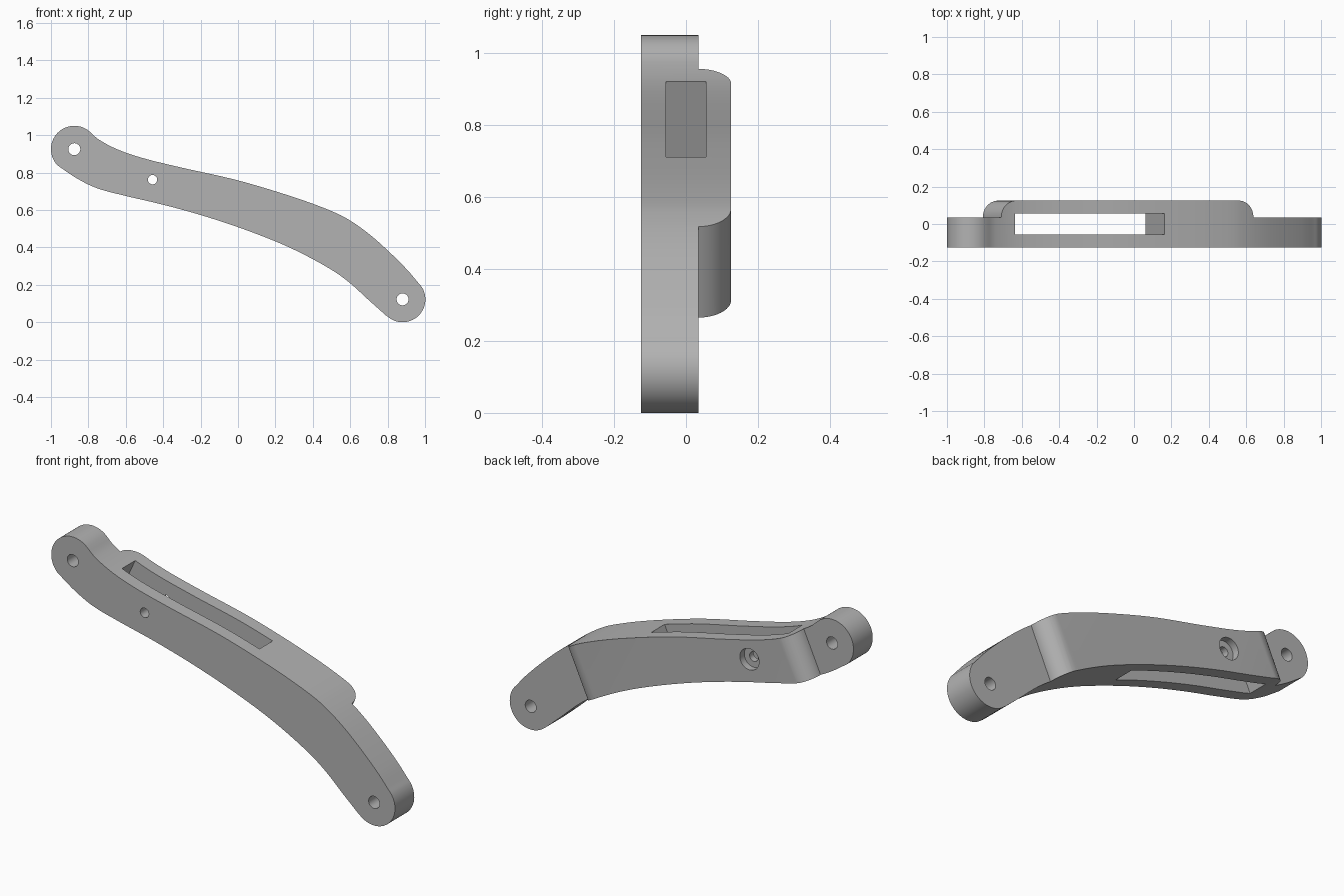
import bpy, bmesh
from math import sin, cos, radians, pi
from mathutils import Vector

cube = bpy.data.objects.get("Cube")
if cube:
    bpy.data.objects.remove(cube, do_unlink=True)

FRONT, STEP, BACK = -0.125, 0.035, 0.125
SLANT = 0.455          # sideways lean of the pad ends and slot ends per unit height
FILLET = 0.09
LEFT_EYE, RIGHT_EYE, SCREW = (0.88, 0.122), (-0.875, 0.925), (-0.457, 0.762)


def arc(centre, radius, start, end, count):
    angles = [radians(start + (end - start) * i / count) for i in range(count + 1)]
    return [Vector((centre[0] + radius * cos(a), centre[1] + radius * sin(a))) for a in angles]


def spline(points, steps=8):
    """Smooth curve passing through all the points."""
    p = [Vector(q) for q in points]
    p = [2 * p[0] - p[1]] + p + [2 * p[-1] - p[-2]]
    out = []
    for a, b, c, d in zip(p, p[1:], p[2:], p[3:]):
        for i in range(steps):
            t = i / steps
            out.append(0.5 * (2 * b + (c - a) * t + (2 * a - 5 * b + 4 * c - d) * t * t
                              + (3 * b - a - 3 * c + d) * t ** 3))
    return out + [p[-2]]


def prism(name, base, shift):
    """Solid made by sweeping a closed polygon along a vector."""
    bm = bmesh.new()
    face = bm.faces.new([bm.verts.new(v) for v in base])
    swept = bmesh.ops.extrude_face_region(bm, geom=[face])
    verts = [v for v in swept["geom"] if isinstance(v, bmesh.types.BMVert)]
    bmesh.ops.translate(bm, verts=verts, vec=shift)
    bmesh.ops.recalc_face_normals(bm, faces=bm.faces)
    mesh = bpy.data.meshes.new(name)
    bm.to_mesh(mesh)
    bm.free()
    obj = bpy.data.objects.new(name, mesh)
    bpy.context.collection.objects.link(obj)
    return obj


def carve(target, cutter, operation="DIFFERENCE"):
    cutter.hide_render = True
    mod = target.modifiers.new("carve", "BOOLEAN")
    mod.operation, mod.solver, mod.object = operation, "EXACT", cutter
    bpy.context.view_layer.objects.active = target
    bpy.ops.object.modifier_apply(modifier=mod.name)
    bpy.data.objects.remove(cutter, do_unlink=True)


def drill(target, centre, radius, start=-0.3, end=0.3):
    ring = [(p.x, start, p.y) for p in arc(centre, radius, 0, 360, 32)[:-1]]
    carve(target, prism("drill", ring, (0, end - start, 0)))


def slanted(profile):
    """Base ring at z = 0, swept upwards along the slant."""
    return [(x, y, 0) for x, y in profile], (SLANT * 1.3, 0, 1.3)


# Side outline of the arm: rounded eye at each end, joined by curved edges
upper = spline([(-0.792, 1.018), (-0.74, 0.974), (-0.64, 0.922), (-0.5, 0.875), (-0.3, 0.826),
                (0, 0.758), (0.3, 0.668), (0.5, 0.594), (0.6, 0.543), (0.7, 0.472),
                (0.8, 0.384), (0.9, 0.285), (0.966, 0.208)])
lower = spline([(0.79, 0.037), (0.7, 0.117), (0.6, 0.208), (0.5, 0.28), (0.35, 0.363),
                (0.2, 0.432), (0, 0.508), (-0.2, 0.573), (-0.4, 0.628), (-0.6, 0.675),
                (-0.75, 0.715), (-0.86, 0.768), (-0.963, 0.837)])
outline = (upper + arc(LEFT_EYE, 0.122, 45, -137, 32)[1:-1]
           + lower + arc(RIGHT_EYE, 0.125, 225, 48, 32)[1:-1])
arm = prism("arm", [(p.x, FRONT, p.y) for p in outline], (0, BACK - FRONT, 0))

# Thinner ends, leaving the raised back pad with rounded ends
u_left, u_right = 0.403, -1.145
stretch = FILLET * (1 + SLANT ** 2) ** 0.5
rounded = [(sin(i * pi / 24), cos(i * pi / 24)) for i in range(13)]
right_round = [(u_right + stretch * (1 - s), BACK - FILLET * (1 - c)) for s, c in reversed(rounded)]
left_round = [(u_left - stretch * (1 - s), BACK - FILLET * (1 - c)) for s, c in rounded]
right_round[0] = (u_right, STEP)
left_round[-1] = (u_left, STEP)
# Crown stays slightly proud of the back so the flat face is cut cleanly
for ring, k in ((right_round, -1), (left_round, 0)):
    ring[k] = (ring[k][0], BACK)
crown = [(left_round[0][0], 0.2), (right_round[-1][0], 0.2)]
pad = ([(-3, -0.4), (3, -0.4), (3, STEP)] + left_round[::-1] + crown
       + right_round[::-1] + [(-3, STEP)])
base, sweep = slanted(pad)
base = [(x - SLANT * 0.1, y, -0.1) for x, y, z in base]
carve(arm, prism("pad_shape", base, sweep), "INTERSECT")

# Slot passing from the top edge to the bottom edge
s_right, s_left = -0.635 - SLANT * 0.925, 0.165 - SLANT * 0.715
base, sweep = slanted([(s_right, -0.055), (s_left, -0.055), (s_left, 0.055), (s_right, 0.055)])
carve(arm, prism("slot_shape", base, sweep))

# Pivot holes, screw hole and its counterbore on the back
drill(arm, LEFT_EYE, 0.032)
drill(arm, RIGHT_EYE, 0.032)
drill(arm, SCREW, 0.025)
drill(arm, SCREW, 0.056, start=0.088)

# Plain grey finish
grey = bpy.data.materials.new("plain_grey")
grey.use_nodes = True
colour = (0.45, 0.45, 0.45, 1)
grey.diffuse_color = colour
grey.node_tree.nodes["Principled BSDF"].inputs["Base Color"].default_value = colour
arm.data.materials.clear()
arm.data.materials.append(grey)
for poly in arm.data.polygons:
    poly.material_index = 0

bpy.ops.object.select_all(action="DESELECT")
arm.select_set(True)
bpy.context.view_layer.objects.active = arm
bpy.ops.object.shade_smooth_by_angle(angle=radians(30))
